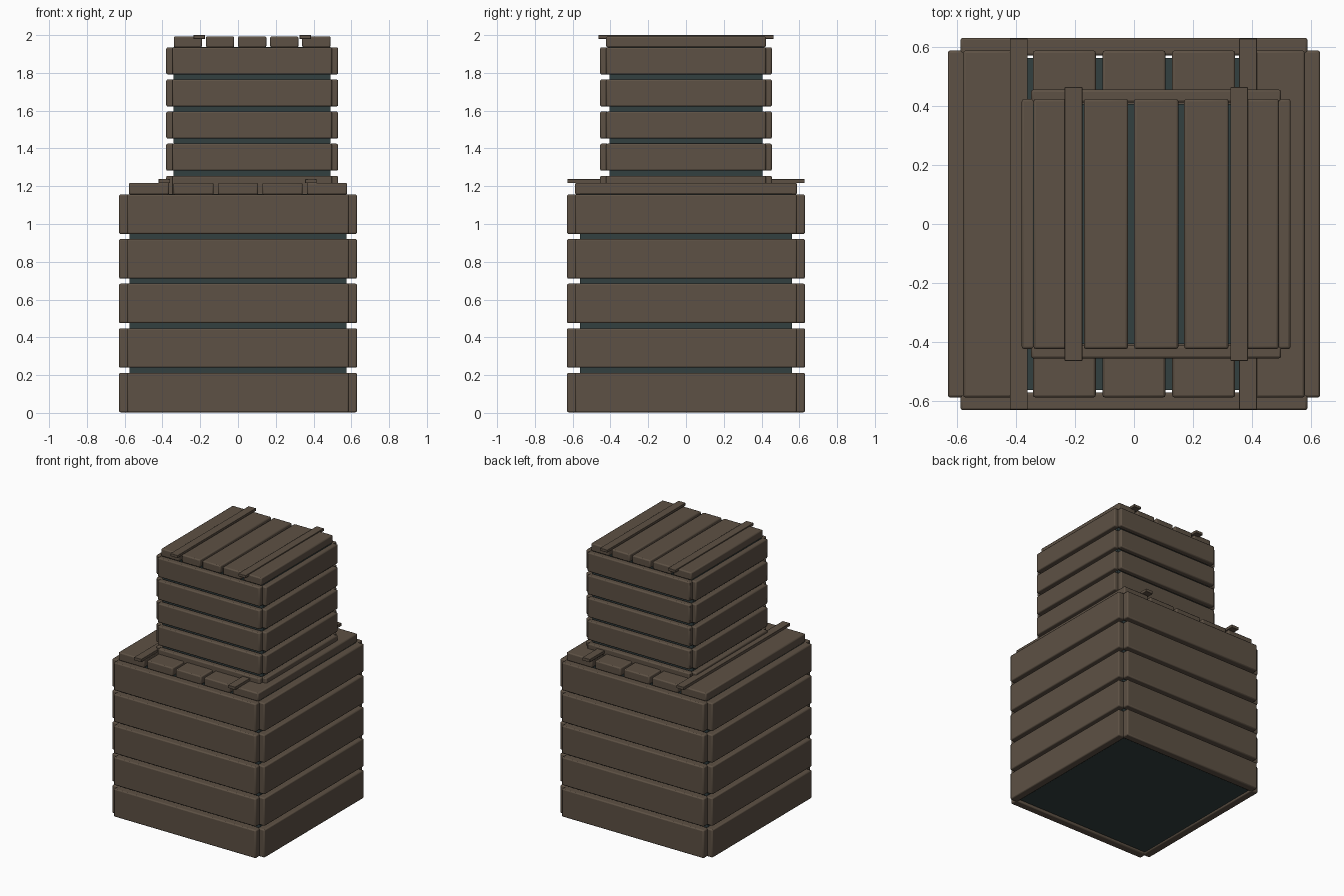
import bpy
from mathutils import Vector

cube = bpy.data.objects.get("Cube")
if cube:
    bpy.data.objects.remove(cube, do_unlink=True)


def material(name, rgb):
    mat = bpy.data.materials.new(name)
    mat.use_nodes = True
    mat.diffuse_color = (*rgb, 1)
    mat.node_tree.nodes["Principled BSDF"].inputs["Base Color"].default_value = (*rgb, 1)
    return mat


WOOD = material("brown wood", (0.11, 0.082, 0.058))
DARK = material("dark teal lining", (0.032, 0.05, 0.051))


def block(name, low, high, mat, bevel=0.0):
    """Box between two opposite corners, with optional softened edges."""
    low, high = Vector(low), Vector(high)
    bpy.ops.mesh.primitive_cube_add(size=1, location=(low + high) / 2)
    obj = bpy.context.object
    obj.name = name
    obj.scale = high - low
    bpy.ops.object.transform_apply(location=False, rotation=False, scale=True)
    obj.data.materials.append(mat)
    if bevel:
        mod = obj.modifiers.new("soft edges", 'BEVEL')
        mod.width = bevel
        mod.segments = 2
        bpy.ops.object.shade_smooth_by_angle()
    return obj


def crate(name, cx, half, plank_half, thick, lining, base, rows, plank_h, pitch,
          board_half, board_w, board_top, strap_x, strap_half, strap_z):
    top = base + (rows - 1) * pitch + plank_h
    inner = half - thick

    # Lining box seen between the planks
    lx, ly = lining
    block(name + "_lining", (cx - lx, -ly, base + 0.012), (cx + lx, ly, top + 0.003), DARK)

    # Wall planks, row by row
    for row in range(rows):
        z0 = base + row * pitch
        z1 = z0 + plank_h
        for side, s in (("front", -1), ("back", 1)):
            y0, y1 = sorted((s * inner, s * half))
            block(f"{name}_{side}_plank_{row + 1}", (cx - plank_half, y0, z0),
                  (cx + plank_half, y1, z1), WOOD, 0.008)
        for side, s in (("right", -1), ("left", 1)):
            x0, x1 = sorted((s * inner, s * half))
            block(f"{name}_{side}_plank_{row + 1}", (cx + x0, -plank_half, z0),
                  (cx + x1, plank_half, z1), WOOD, 0.008)

    # Lid boards
    step = (2 * board_half - board_w) / 4
    for i in range(5):
        x = cx - board_half + i * step
        block(f"{name}_lid_board_{i + 1}", (x, -plank_half, top),
              (x + board_w, plank_half, board_top), WOOD, 0.008)

    # Thin battens across the lid
    for side, x in zip(("right", "left"), strap_x):
        block(f"{name}_{side}_batten", (x - 0.03, -strap_half, strap_z[0]),
              (x + 0.03, strap_half, strap_z[1]), WOOD, 0.002)


crate("large_crate", 0, 0.63, 0.587, 0.06, (0.575, 0.562), 0.003, 5, 0.209, 0.236,
      0.578, 0.213, 1.218, (-0.39, 0.386), 0.628, (1.216, 1.238))
crate("small_crate", 0.075, 0.455, 0.423, 0.044, (0.416, 0.406), 1.112, 5, 0.143, 0.17,
      0.415, 0.15, 1.993, (-0.205, 0.356), 0.463, (1.98, 2.0))
